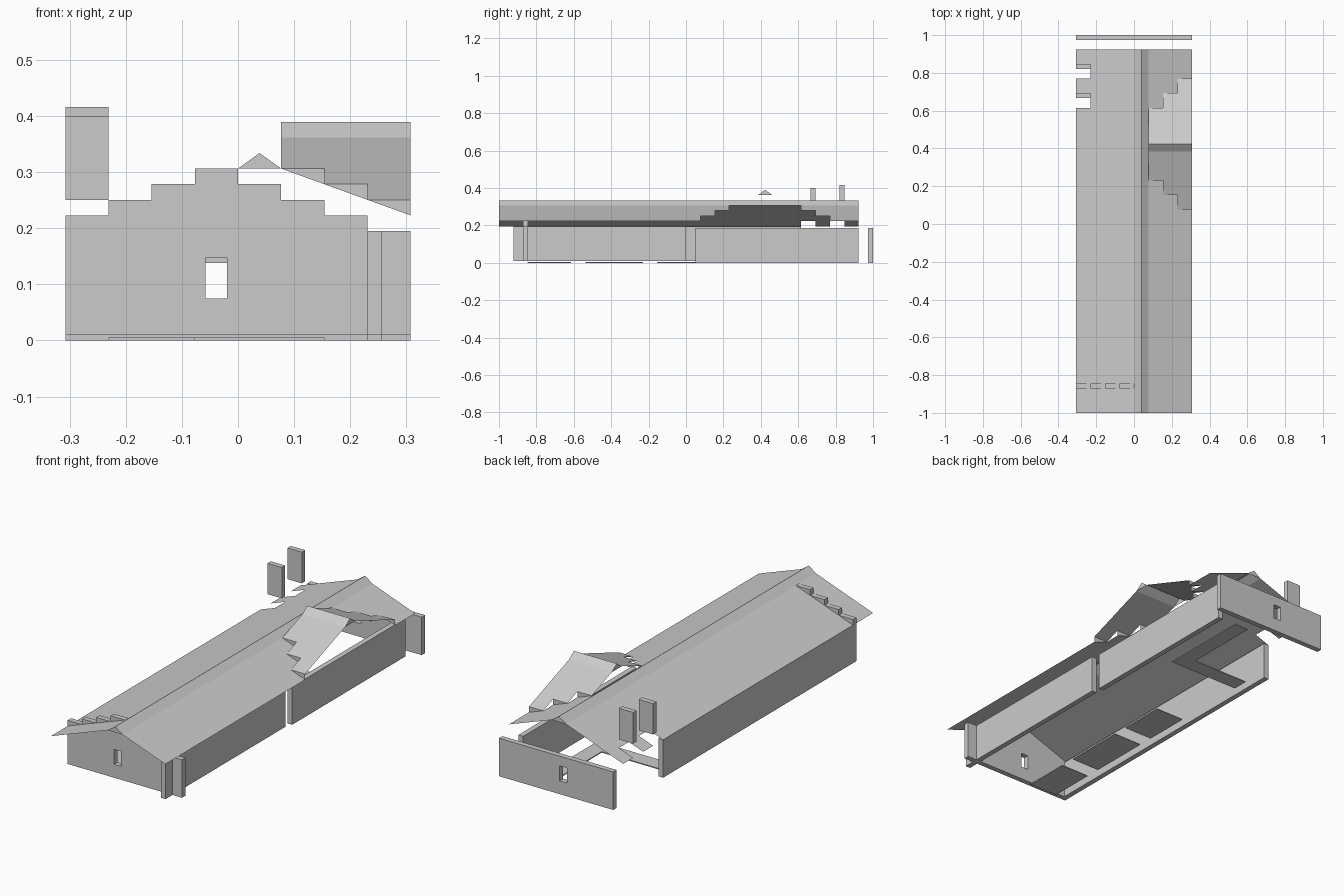
import bpy

if "Cube" in bpy.data.objects:
    bpy.data.objects.remove(bpy.data.objects["Cube"])

U = 2 / 26          # plan module
H = 0.0278          # roof rise per module
Z0 = 0.195          # left eave height
T = 0.026           # wall thickness


def mesh(name, verts, faces):
    me = bpy.data.meshes.new(name)
    me.from_pydata(verts, [], faces)
    ob = bpy.data.objects.new(name, me)
    bpy.context.collection.objects.link(ob)
    return ob


def box(name, x0, x1, y0, y1, z0, z1):
    v = [(x, y, z) for x in (x0, x1) for y in (y0, y1) for z in (z0, z1)]
    f = [(0, 1, 3, 2), (4, 6, 7, 5), (0, 4, 5, 1), (2, 3, 7, 6), (0, 2, 6, 4), (1, 5, 7, 3)]
    return mesh(name, v, f)


def prism(name, pts, y0, y1):
    """Extrude an x-z outline along y."""
    n = len(pts)
    v = [(x, y0, z) for x, z in pts] + [(x, y1, z) for x, z in pts]
    f = [tuple(range(n)), tuple(range(2 * n - 1, n - 1, -1))]
    f += [(i, i + n, (i + 1) % n + n, (i + 1) % n) for i in range(n)]
    return mesh(name, v, f)


def sheets(name, polys):
    """One object made of separate flat polygons."""
    v, f = [], []
    for p in polys:
        f.append(tuple(range(len(v), len(v) + len(p))))
        v += p
    return mesh(name, v, f)


def slope_x(xa, za, xb, zb, y0, y1):
    return [(xa, y0, za), (xb, y0, zb), (xb, y1, zb), (xa, y1, za)]


def cut_window(wall, y0, y1, z0, z1):
    c = box("window_cutter", -0.058, -0.02, y0 - 0.05, y1 + 0.05, z0, z1)
    c.hide_render = True
    c.hide_viewport = True
    c.display_type = 'WIRE'
    m = wall.modifiers.new("window", 'BOOLEAN')
    m.operation = 'DIFFERENCE'
    m.solver = 'EXACT'
    m.object = c


# Front wall with stepped top
top = [Z0 + H * k for k in (1, 2, 3, 4, 3, 2, 1, 0)]
outline = [(-4 * U, 0.01), (4 * U, 0.01)]
for i in range(7, -1, -1):
    outline += [((i - 3) * U, top[i]), ((i - 4) * U, top[i])]
yf = -1 + 2 * U - T
front = prism("front_wall", outline, -0.871, -0.845)
cut_window(front, -0.871, -0.845, 0.075, 0.148)

# Back wall, standing apart
back = box("back_wall", -4 * U, 4 * U, 1 - T, 1, 0, 0.185)
cut_window(back, 1 - T, 1, 0.065, 0.138)

# Side walls
box("left_wall", -4 * U, -4 * U + T, -0.845, 8 * U, 0.01, Z0)
box("right_wall_front", 3 * U, 3 * U + T, -1 + U, 0, 0.01, Z0)
box("right_wall_rear", 3 * U, 3 * U + T, 0.05, 12 * U, 0, 0.185)

# Raised wall panels over the left eave
box("raised_panel_a", -4 * U, -3 * U, 9 * U - T, 9 * U, 0.25, 0.40)
box("raised_panel_b", -4 * U, -3 * U, 11 * U - T, 11 * U, 0.264, 0.416)

# Floor slabs
for k, (y0, y1) in enumerate([(-11 * U, -8 * U), (-7 * U, -3 * U), (-2 * U, U)]):
    box(f"floor_slab_{k}", -3 * U, -U, y0, y1, 0.0, 0.005)
box("floor_strip_cross", -3 * U, 2 * U, 6 * U, 7 * U, 0.0, 0.005)
box("floor_strip_long", U, 2 * U, 7 * U, 12 * U, 0.0, 0.005)

# Left roof slope with two gaps at the eave
yb = 12 * U
ridge_z = Z0 + 4 * H
polys = [slope_x(-3 * U, Z0 + H, 0, ridge_z, -1, yb)]
for y0, y1 in [(-1, 8 * U), (9 * U, 10 * U), (11 * U, yb)]:
    polys.append(slope_x(-4 * U, Z0, -3 * U, Z0 + H, y0, y1))
sheets("left_roof", polys)

# Ridge cap with closed ends
polys = [slope_x(0, ridge_z, U / 2, ridge_z + H, -1, yb),
         slope_x(U / 2, ridge_z + H, U, ridge_z, -1, yb)]
for y in (-1, yb):
    polys.append([(0, y, ridge_z), (U, y, ridge_z), (U / 2, y, ridge_z + H)])
sheets("ridge_cap", polys)

# Right roof slope with stepped opening, cross gable slopes and valley fillers
right, cross, fill = [], [], []
c = 5.5 * U                      # cross ridge line
cz = Z0 + 6 * H                  # top of cross slopes
for i in range(3):
    xa, xb = (1 + i) * U, (2 + i) * U
    za, zb = ridge_z - i * H, ridge_z - (i + 1) * H
    right.append(slope_x(xa, za, xb, zb, -1, (3 - i) * U))
    right.append(slope_x(xa, za, xb, zb, (8 + i) * U, yb))
    for s in (-1, 1):
        ye, yt = c + s * (2.5 + i) * U, c + s * U / 2
        p = [(xa, ye, za), (xb, ye, za), (xb, yt, cz), (xa, yt, cz)]
        cross.append(p if s < 0 else p[::-1])
        q = [(xa, ye, za), (xb, ye, zb), (xb, ye, za)]
        fill.append(q if s < 0 else q[::-1])
sheets("right_roof", right)
sheets("cross_gable_roof", cross)
sheets("valley_fillers", fill)

# Cross gable ridge cap
x0, x1 = U, 4 * U
ya, yc = c - U / 2, c + U / 2
polys = [[(x0, ya, cz), (x1, ya, cz), (x1, c, cz + H), (x0, c, cz + H)],
         [(x0, c, cz + H), (x1, c, cz + H), (x1, yc, cz), (x0, yc, cz)]]
for x in (x0, x1):
    polys.append([(x, ya, cz), (x, yc, cz), (x, c, cz + H)])
sheets("cross_ridge_cap", polys)
